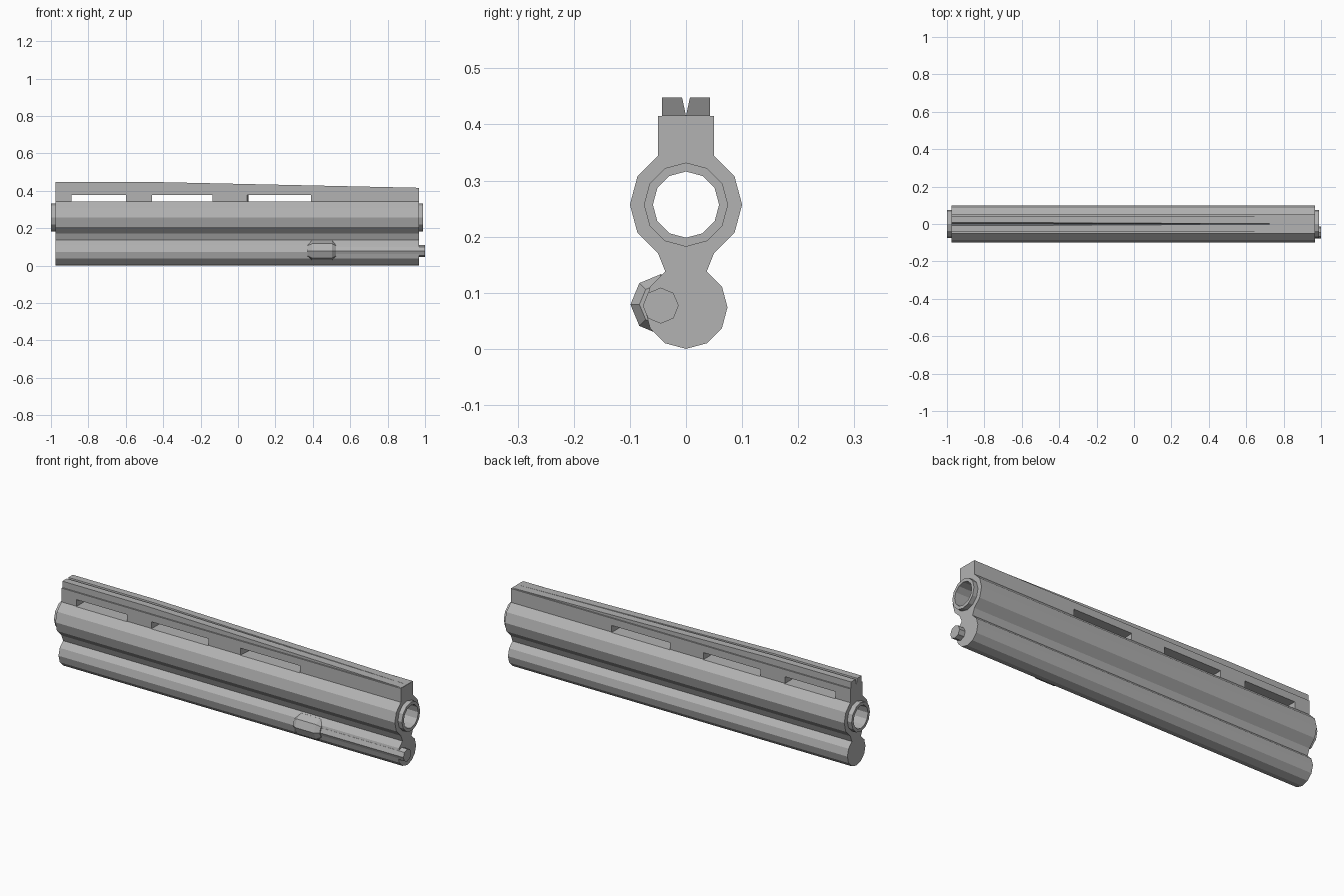
import bpy, bmesh, math

if "Cube" in bpy.data.objects:
    bpy.data.objects.remove(bpy.data.objects["Cube"])

steel = bpy.data.materials.new("steel_grey")
steel.diffuse_color = (0.45, 0.45, 0.45, 1)
steel.use_nodes = True
steel.node_tree.nodes["Principled BSDF"].inputs["Base Color"].default_value = steel.diffuse_color

BORE_Z, UNDER_Z = 0.257, 0.074
REAR, FRONT = -0.975, 0.967


def loft(name, stations):
    """Closed solid through (x, [(y, z), ...]) cross-sections."""
    bm = bmesh.new()
    rings = [[bm.verts.new((x, y, z)) for y, z in pts] for x, pts in stations]
    n = len(rings[0])
    for a, b in zip(rings, rings[1:]):
        for i in range(n):
            j = (i + 1) % n
            bm.faces.new((a[i], a[j], b[j], b[i]))
    bm.faces.new(rings[0])
    bm.faces.new(rings[-1])
    bmesh.ops.recalc_face_normals(bm, faces=bm.faces)
    mesh = bpy.data.meshes.new(name)
    bm.to_mesh(mesh)
    bm.free()
    mesh.materials.append(steel)
    obj = bpy.data.objects.new(name, mesh)
    bpy.context.collection.objects.link(obj)
    return obj


def ngon(r, y, z, n=12):
    return [(y + r * math.cos(2 * math.pi * i / n),
             z + r * math.sin(2 * math.pi * i / n)) for i in range(n)]


def cut(obj, cutter):
    mod = obj.modifiers.new("cut", 'BOOLEAN')
    mod.operation = 'DIFFERENCE'
    mod.solver = 'EXACT'
    mod.object = cutter
    bpy.context.view_layer.objects.active = obj
    bpy.ops.object.modifier_apply(modifier=mod.name)
    bpy.data.objects.remove(cutter)


# Shroud: twelve-sided upper and lower tubes joined by a waist, with a flat rib
def arc(r, z, degrees):
    return [(r * math.cos(math.radians(a)), z + r * math.sin(math.radians(a)))
            for a in degrees]


half = (arc(0.074, UNDER_Z, (-60, -30, 0, 30, 60))
        + arc(0.1, BORE_Z, (-60, -30, 0, 30, 60)) + [(0.05, 0.415)])
outline = [(0, 0)] + half + [(-y, z) for y, z in reversed(half)]
shroud = loft("barrel_shroud", [(REAR, outline), (FRONT, outline)])
cut(shroud, loft("bore_cutter", [(-1.1, ngon(0.068, 0, BORE_Z)),
                                 (1.1, ngon(0.068, 0, BORE_Z))]))

# Cooling slots through the rib
for x0, x1, skew in ((-0.89, -0.60, 0), (-0.46, -0.135, 0), (0.04, 0.39, 0.025)):
    box = [(-0.2, 0.342), (0.2, 0.342), (0.2, 0.378), (-0.2, 0.378)]
    slot = loft("slot_cutter", [(x0, box), (x1, box)])
    for v in slot.data.vertices:
        if v.co.x < x0 + 0.01 and v.co.y > 0:
            v.co.x += skew
    cut(shroud, slot)

# Inner barrel, open at both ends
barrel = loft("inner_barrel", [(-1.0, ngon(0.075, 0, BORE_Z)),
                               (0.99, ngon(0.075, 0, BORE_Z))])
cut(barrel, loft("bore_cutter", [(-1.1, ngon(0.059, 0, BORE_Z)),
                                 (1.1, ngon(0.059, 0, BORE_Z))]))


# Sight rail with a V groove, sloping down toward the muzzle
def rail_section(top):
    g = 0.007 * (top - 0.415) / 0.033
    side = [(0.043, 0.40), (0.043, top), (g, top)]
    return [(-y, z) for y, z in side] + [(0, 0.4151)] + side[::-1]


loft("sight_rail", [(REAR, rail_section(0.448)), (-0.5, rail_section(0.448)),
                    (FRONT - 0.001, rail_section(0.416))])

# Ejector rod and its chamfered octagonal collar
loft("ejector_rod", [(0.45, ngon(0.032, -0.045, 0.077, 8)),
                     (1.0, ngon(0.032, -0.045, 0.077, 8))])
loft("rod_collar", [(x, ngon(r, -0.045, 0.079, 8)) for x, r in
                    ((0.372, 0.038), (0.395, 0.054), (0.503, 0.054), (0.525, 0.038))])
